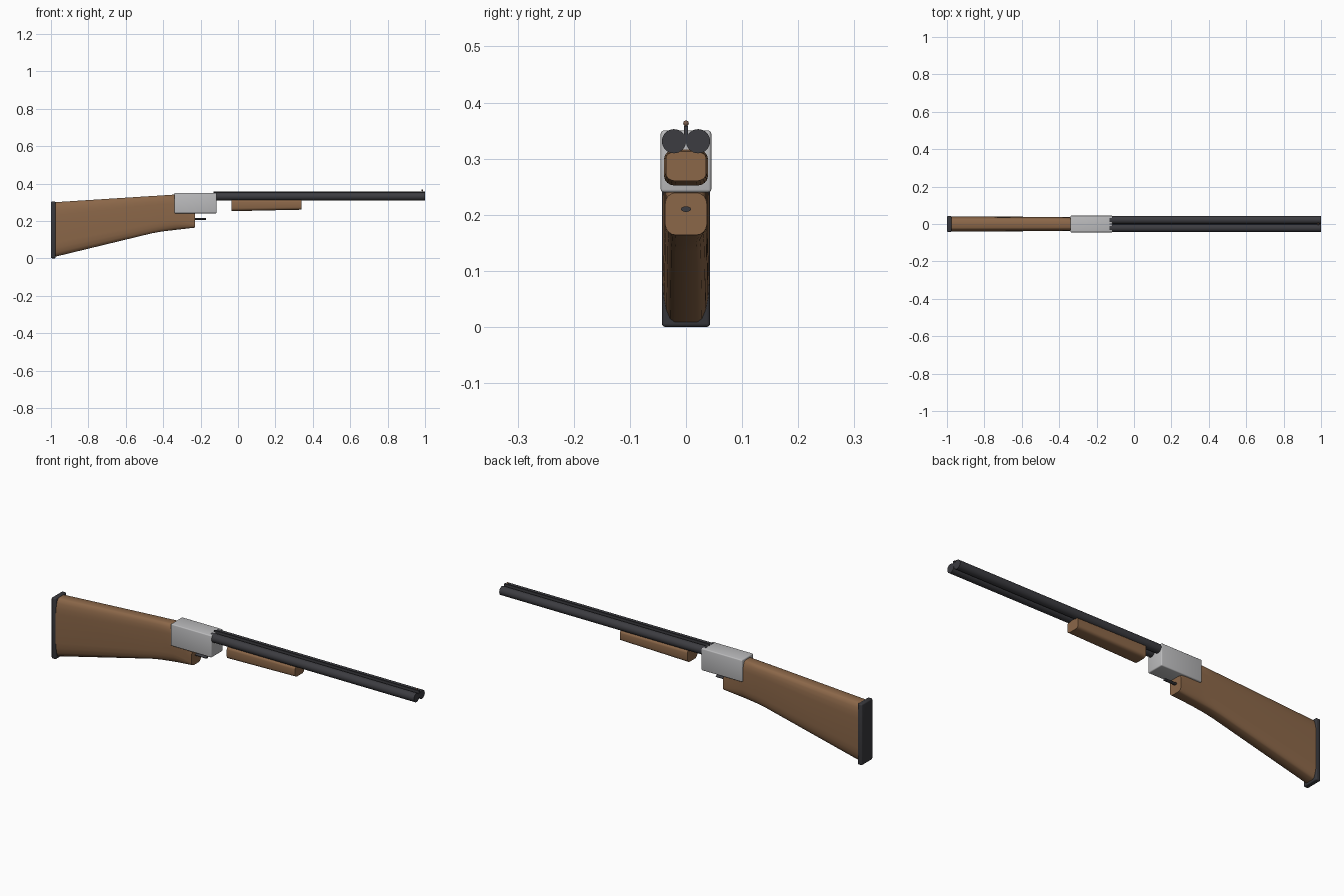
import bpy, bmesh, math
from mathutils import Vector, Matrix

if "Cube" in bpy.data.objects:
    bpy.data.objects.remove(bpy.data.objects["Cube"])


def material(name, color):
    m = bpy.data.materials.new(name)
    m.use_nodes = True
    m.diffuse_color = (*color, 1)
    m.node_tree.nodes["Principled BSDF"].inputs["Base Color"].default_value = (*color, 1)
    return m


wood = material("walnut wood", (0.26, 0.136, 0.066))
steel = material("receiver steel", (0.50, 0.50, 0.51))
blued = material("blued steel", (0.045, 0.045, 0.052))
rubber = material("butt rubber", (0.04, 0.04, 0.046))
brass = material("bead brass", (0.2, 0.11, 0.07))


def finish(bm, name, mat, smooth=True):
    bmesh.ops.recalc_face_normals(bm, faces=bm.faces)
    mesh = bpy.data.meshes.new(name)
    bm.to_mesh(mesh)
    bm.free()
    mesh.materials.append(mat)
    obj = bpy.data.objects.new(name, mesh)
    bpy.context.collection.objects.link(obj)
    if smooth:
        bpy.ops.object.select_all(action="DESELECT")
        obj.select_set(True)
        bpy.context.view_layer.objects.active = obj
        bpy.ops.object.shade_smooth_by_angle(angle=math.radians(35))
    return obj


def box(name, mat, low, high, bevel=0.0):
    low, high = Vector(low), Vector(high)
    bm = bmesh.new()
    bmesh.ops.create_cube(bm, size=1)
    for v in bm.verts:
        v.co = (low + high) / 2 + v.co * (high - low)
    if bevel:
        bmesh.ops.bevel(bm, geom=bm.edges[:], offset=bevel, segments=3,
                        profile=0.5, affect="EDGES")
    return finish(bm, name, mat)


def loft(name, mat, sections, corner=0.5, steps=4):
    """Skin rounded sections given as (x, bottom z, top z, half width)."""
    bm = bmesh.new()
    rings = []
    for x, low, high, half in sections:
        ring = []
        for q, (sy, sz) in enumerate(((1, 1), (-1, 1), (-1, -1), (1, -1))):
            for i in range(steps + 1):
                a = (q + i / steps) * math.pi / 2
                y = sy * (1 - corner) + corner * math.cos(a)
                z = sz * (1 - corner) + corner * math.sin(a)
                ring.append(bm.verts.new((x, y * half, (low + high) / 2 + z * (high - low) / 2)))
        rings.append(ring)
    n = len(rings[0])
    for a, b in zip(rings, rings[1:]):
        for i in range(n):
            j = (i + 1) % n
            bm.faces.new((a[i], a[j], b[j], b[i]))
    bm.faces.new(rings[0])
    bm.faces.new(rings[-1])
    return finish(bm, name, mat)


def rod(name, mat, x0, x1, y, z, radius, flat=1.0, sides=32):
    bm = bmesh.new()
    place = (Matrix.Translation(((x0 + x1) / 2, y, z)) @ Matrix.Diagonal((1, 1, flat, 1))
             @ Matrix.Rotation(math.pi / 2, 4, "Y"))
    bmesh.ops.create_cone(bm, cap_ends=True, segments=sides, radius1=radius,
                          radius2=radius, depth=x1 - x0, matrix=place)
    return finish(bm, name, mat)


# Shoulder stock with the short grip under the receiver
loft("stock", wood, [
    (-0.98, 0.008, 0.300, 0.041),
    (-0.46, 0.134, 0.333, 0.038),
    (-0.41, 0.143, 0.336, 0.037),
    (-0.335, 0.152, 0.341, 0.036),
    (-0.23, 0.164, 0.239, 0.037),
])
box("butt_plate", rubber, (-1, -0.043, 0), (-0.975, 0.043, 0.304), 0.006)

# Receiver and trigger
box("receiver", steel, (-0.34, -0.045, 0.24), (-0.115, 0.045, 0.35), 0.005)
rod("trigger", blued, -0.24, -0.17, 0, 0.21, 0.009, 0.55, 16)

# Side-by-side barrels with a raised sighting rib
for side, y in (("left", 0.0215), ("right", -0.0215)):
    rod("barrel_" + side, blued, -0.13, 1, y, 0.331, 0.0215)
box("rib", blued, (-0.13, -0.004, 0.333), (1, 0.004, 0.358))

# Forend under the barrels
loft("forend", wood, [(-0.035, 0.252, 0.316, 0.039), (0.34, 0.26, 0.313, 0.036)])

# Front bead sight
bm = bmesh.new()
bmesh.ops.create_uvsphere(bm, u_segments=16, v_segments=10, radius=0.005,
                          matrix=Matrix.Translation((0.985, 0, 0.363)))
finish(bm, "front_bead", brass)
